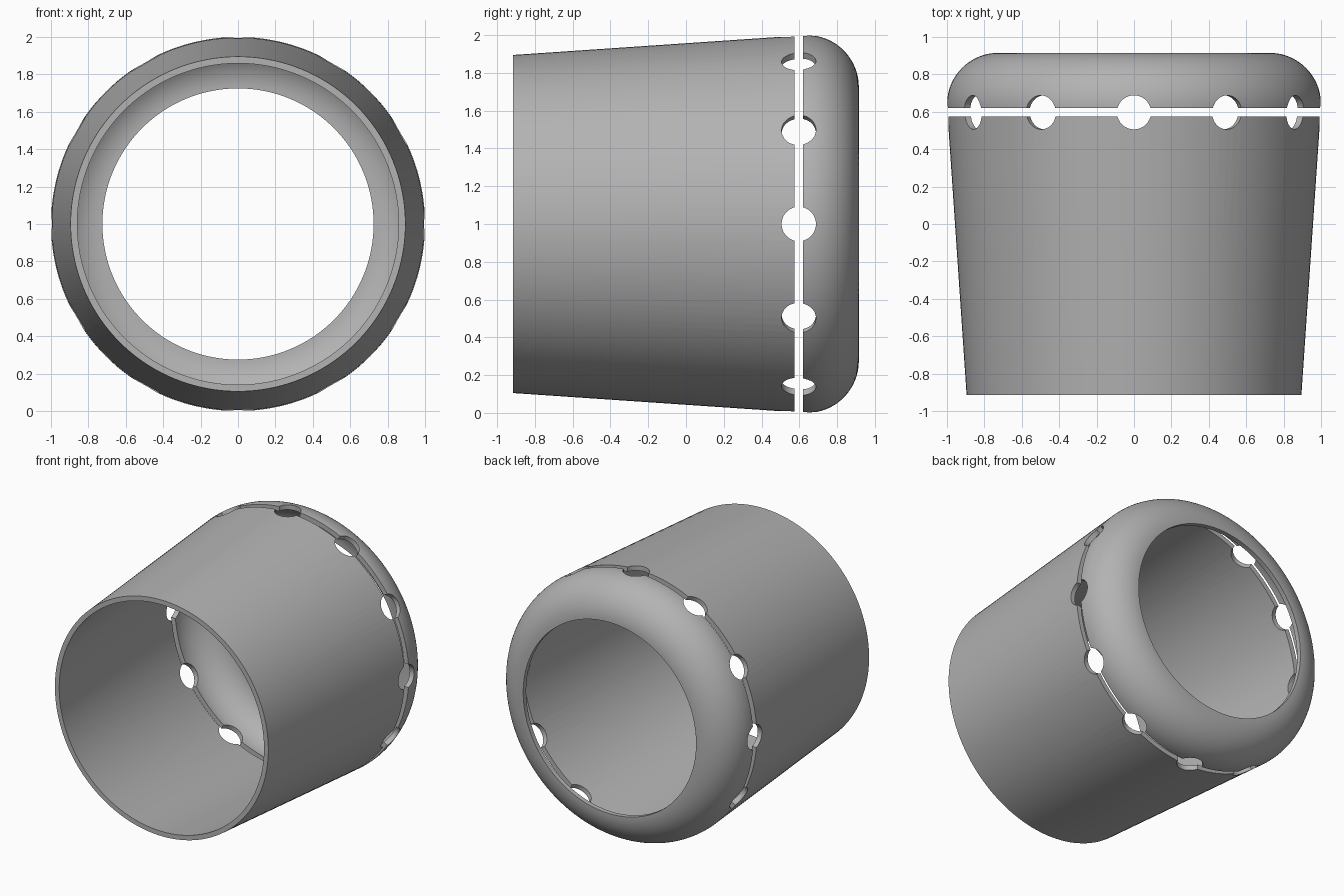
import bpy
import bmesh
from math import cos, sin, pi
from mathutils import Matrix, Vector

if "Cube" in bpy.data.objects:
    bpy.data.objects.remove(bpy.data.objects["Cube"], do_unlink=True)

SEGMENTS = 144
AXIS_Z = 1.0
FRONT_Y, BACK_Y = -0.915, 0.915
FRONT_R, MAX_R, OPENING_R = 0.895, 1.0, 0.725
WALL = 0.036
SLOT_Y, SLOT_HALF = 0.597, 0.023
HOLE_R, HOLE_COUNT = 0.091, 12

grey = bpy.data.materials.new("plain grey")
grey.use_nodes = True
grey.diffuse_color = (0.45, 0.45, 0.45, 1)
grey.node_tree.nodes["Principled BSDF"].inputs["Base Color"].default_value = grey.diffuse_color


def add_object(name, bm):
    mesh = bpy.data.meshes.new(name)
    bm.to_mesh(mesh)
    bm.free()
    mesh.materials.append(grey)
    obj = bpy.data.objects.new(name, mesh)
    bpy.context.collection.objects.link(obj)
    return obj


def lathe(name, profile):
    """Spin a closed (radius, y) outline around the horizontal axis."""
    bm = bmesh.new()
    rings = []
    for i in range(SEGMENTS):
        a = 2 * pi * i / SEGMENTS
        rings.append([bm.verts.new((r * cos(a), y, AXIS_Z + r * sin(a))) for r, y in profile])
    n = len(profile)
    for i, ring in enumerate(rings):
        after = rings[(i + 1) % SEGMENTS]
        for j in range(n):
            k = (j + 1) % n
            bm.faces.new((ring[j], ring[k], after[k], after[j]))
    bmesh.ops.recalc_face_normals(bm, faces=bm.faces)
    return add_object(name, bm)


def arc(radius, steps=20):
    """Quarter round from the side wall to the back opening."""
    cy = BACK_Y - (MAX_R - OPENING_R)
    return [(OPENING_R + radius * cos(pi / 2 * i / steps), cy + radius * sin(pi / 2 * i / steps))
            for i in range(steps + 1)]


# Tapered sleeve and rounded back ring, separated by a narrow gap
edge_y = SLOT_Y - SLOT_HALF
sleeve = lathe("tapered_sleeve", [
    (FRONT_R, FRONT_Y), (MAX_R - 0.004, edge_y),
    (MAX_R - 0.004 - WALL, edge_y), (FRONT_R - WALL, FRONT_Y)])

round_r = MAX_R - OPENING_R
edge_y = SLOT_Y + SLOT_HALF
ring = lathe("rounded_back_ring",
             [(MAX_R - 0.001, edge_y)] + arc(round_r) + arc(round_r - WALL)[::-1]
             + [(MAX_R - 0.001 - WALL, edge_y)])

# Radial drills for the holes along the gap
bm = bmesh.new()
for i in range(HOLE_COUNT):
    a = 2 * pi * i / HOLE_COUNT
    out = Vector((cos(a), 0, sin(a)))
    turn = out.to_track_quat('Z', 'Y').to_matrix().to_4x4()
    place = Matrix.Translation(out * 0.98 + Vector((0, SLOT_Y, AXIS_Z)))
    bmesh.ops.create_cone(bm, cap_ends=True, segments=40, radius1=HOLE_R, radius2=HOLE_R,
                          depth=0.4, matrix=place @ turn)
drills = add_object("hole_drills", bm)
drills.hide_render = True

# Cut the holes and smooth the curved walls
for obj in (sleeve, ring):
    mod = obj.modifiers.new("holes", 'BOOLEAN')
    mod.operation = 'DIFFERENCE'
    mod.solver = 'EXACT'
    mod.object = drills
    bpy.ops.object.select_all(action='DESELECT')
    bpy.context.view_layer.objects.active = obj
    obj.select_set(True)
    bpy.ops.object.modifier_apply(modifier=mod.name)
    bpy.ops.object.shade_smooth_by_angle(angle=pi / 6)
bpy.data.objects.remove(drills, do_unlink=True)
